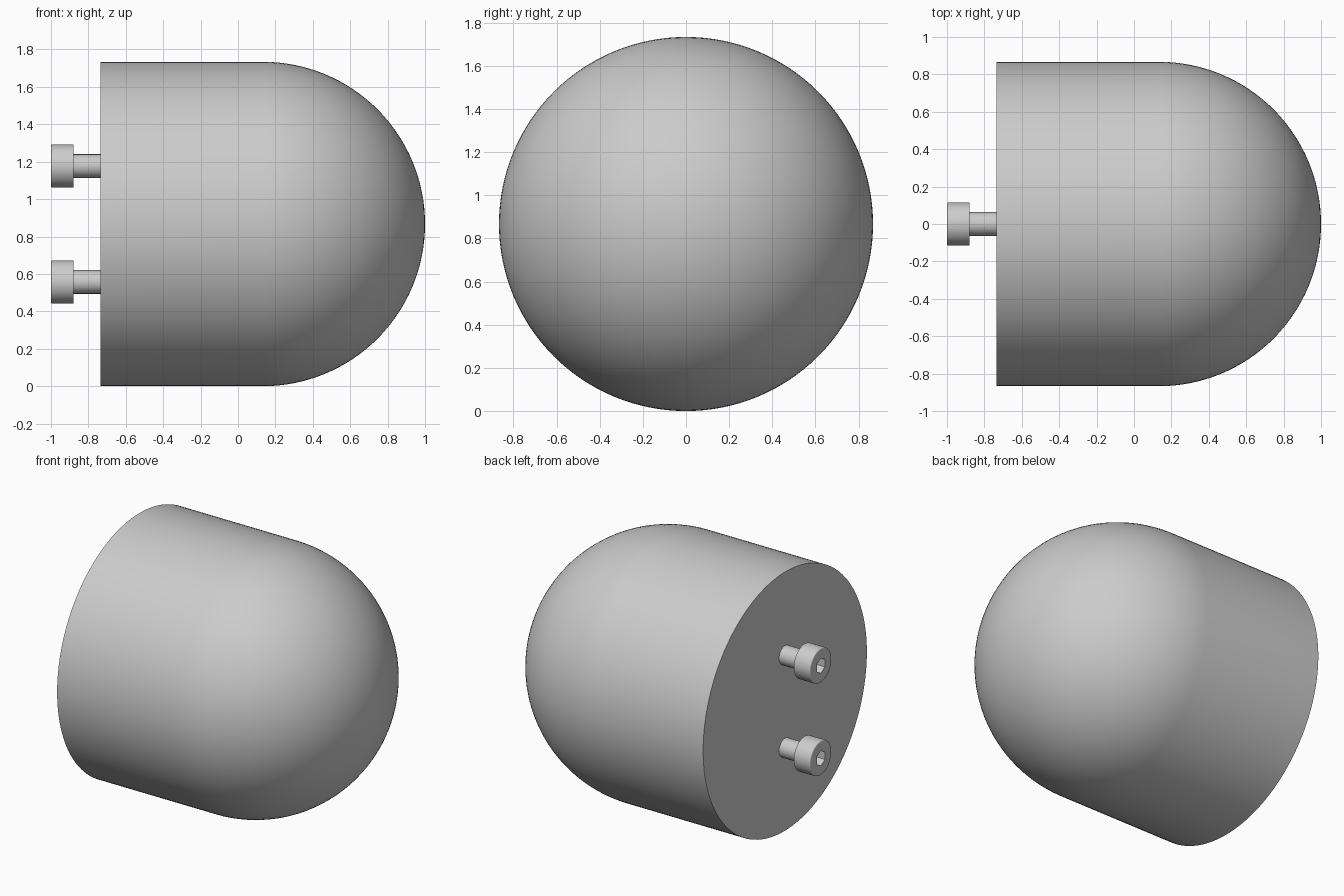
import bpy, bmesh, math

if "Cube" in bpy.data.objects:
    bpy.data.objects.remove(bpy.data.objects["Cube"])

R = 0.867               # body radius, also the height of the axis
BACK = 1 - 2 * R        # flat back face
HEX = 0.05              # socket corner radius

grey = bpy.data.materials.new("plain_grey")
grey.diffuse_color = (0.6, 0.6, 0.6, 1)
grey.use_nodes = True
grey.node_tree.nodes["Principled BSDF"].inputs["Base Color"].default_value = grey.diffuse_color


def hex_radius(a):
    """Radius of a hexagon with corners up and down, at angle a from z."""
    return HEX * math.cos(math.pi / 6) / math.cos(a % (math.pi / 3) - math.pi / 6)


def lathe(name, profile, seg, z):
    """Revolve (x, radius) rings about x; radius None means the hexagon, 0 a pole."""
    bm = bmesh.new()
    rings = []
    for x, r in profile:
        if r == 0:
            rings.append([bm.verts.new((x, 0, 0))] * seg)
            continue
        ring = []
        for i in range(seg):
            a = 2 * math.pi * i / seg
            rad = hex_radius(a) if r is None else r
            ring.append(bm.verts.new((x, rad * math.sin(a), rad * math.cos(a))))
        rings.append(ring)
    for p, q in zip(rings, rings[1:]):
        for i in range(seg):
            j = (i + 1) % seg
            bm.faces.new(list(dict.fromkeys((p[i], p[j], q[j], q[i]))))
    # flat caps on open ends
    for ring in (rings[0], rings[-1]):
        if ring[0] is not ring[1]:
            bm.faces.new(ring)
    bmesh.ops.recalc_face_normals(bm, faces=bm.faces)
    for f in bm.faces:
        f.smooth = True
    for e in bm.edges:
        e.smooth = e.calc_face_angle(0) < math.radians(30)
    me = bpy.data.meshes.new(name)
    bm.to_mesh(me)
    bm.free()
    me.materials.append(grey)
    ob = bpy.data.objects.new(name, me)
    ob.location.z = z
    bpy.context.collection.objects.link(ob)


# Body: straight barrel ending in a hemisphere
dome = [(1 - R + R * math.sin(t), R * math.cos(t))
        for t in (math.pi / 2 * i / 32 for i in range(32))]
lathe("domed_body", [(BACK, R)] + dome + [(1, 0)], 128, R)

# Socket-head screws: shank, head with softened rim, hexagonal recess
HEAD, F = 0.115, 0.008
rim = [(-1 + F - F * math.sin(t), HEAD - F + F * math.cos(t))
       for t in (math.pi / 2 * i / 4 for i in range(5))]
screw = ([(BACK + 0.02, 0.063), (-0.88, 0.063), (-0.88, HEAD)] + rim
         + [(-1, None), (-0.94, None)])
for label, side in (("upper", 1), ("lower", -1)):
    lathe(label + "_socket_screw", screw, 48, R + side * 0.31)
